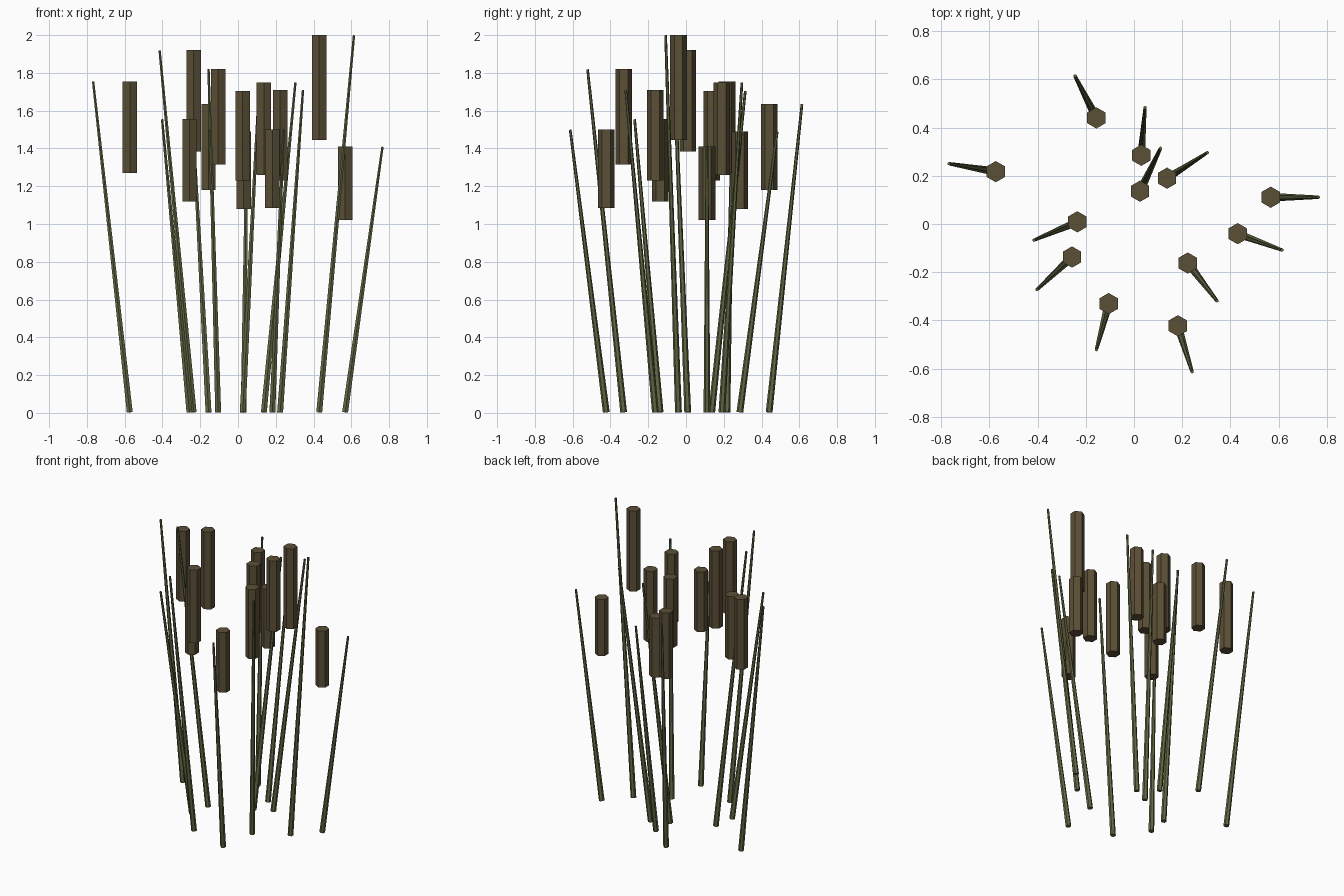
import bpy, bmesh
from mathutils import Vector, Matrix

if "Cube" in bpy.data.objects:
    bpy.data.objects.remove(bpy.data.objects["Cube"])

HEAD_RADIUS = 0.044
STEM_BASE, STEM_TIP = 0.018, 0.007


def material(name, colour):
    m = bpy.data.materials.new(name)
    m.diffuse_color = (*colour, 1)
    m.use_nodes = True
    m.node_tree.nodes["Principled BSDF"].inputs["Base Color"].default_value = m.diffuse_color
    return m


brown = material("seed head brown", (0.105, 0.080, 0.038))
olive = material("stem olive green", (0.122, 0.138, 0.056))


def tapered_rod(name, start, end, r1, r2, sides, mat):
    """Capped straight rod between two points."""
    start, end = Vector(start), Vector(end)
    axis = end - start
    turn = Vector((0, 0, 1)).rotation_difference(axis).to_matrix().to_4x4()
    bm = bmesh.new()
    bmesh.ops.create_cone(bm, cap_ends=True, segments=sides,
                          radius1=r1, radius2=r2, depth=axis.length,
                          matrix=Matrix.Translation((start + end) / 2) @ turn)
    mesh = bpy.data.meshes.new(name)
    bm.to_mesh(mesh)
    bm.free()
    mesh.materials.append(mat)
    ob = bpy.data.objects.new(name, mesh)
    bpy.context.collection.objects.link(ob)
    return ob


# Each reed: base x, y / stem tip x, y / head bottom z, top z
reeds = [
    (-0.573, 0.217, -0.767, 0.250, 1.27, 1.755),
    (-0.156, 0.440, -0.245, 0.614, 1.18, 1.635),
    (0.030, 0.285, 0.046, 0.483, 1.08, 1.49),
    (0.137, 0.190, 0.304, 0.296, 1.26, 1.75),
    (0.025, 0.136, 0.110, 0.314, 1.23, 1.705),
    (0.567, 0.111, 0.765, 0.111, 1.02, 1.41),
    (0.430, -0.040, 0.614, -0.108, 1.445, 2.00),
    (0.223, -0.162, 0.344, -0.319, 1.23, 1.71),
    (0.182, -0.422, 0.241, -0.613, 1.085, 1.50),
    (-0.105, -0.330, -0.156, -0.521, 1.315, 1.82),
    (-0.257, -0.137, -0.402, -0.272, 1.12, 1.555),
    (-0.235, 0.009, -0.415, -0.067, 1.385, 1.92),
]

for i, (x, y, tx, ty, low, top) in enumerate(reeds, 1):
    # Leaning stem
    tapered_rod(f"stem_{i}", (x, y, 0.003), (tx, ty, top - 0.001),
                STEM_BASE, STEM_TIP, 6, olive)
    # Upright hexagonal seed head
    tapered_rod(f"seed_head_{i}", (x, y, low), (x, y, top),
                HEAD_RADIUS, HEAD_RADIUS, 6, brown)
